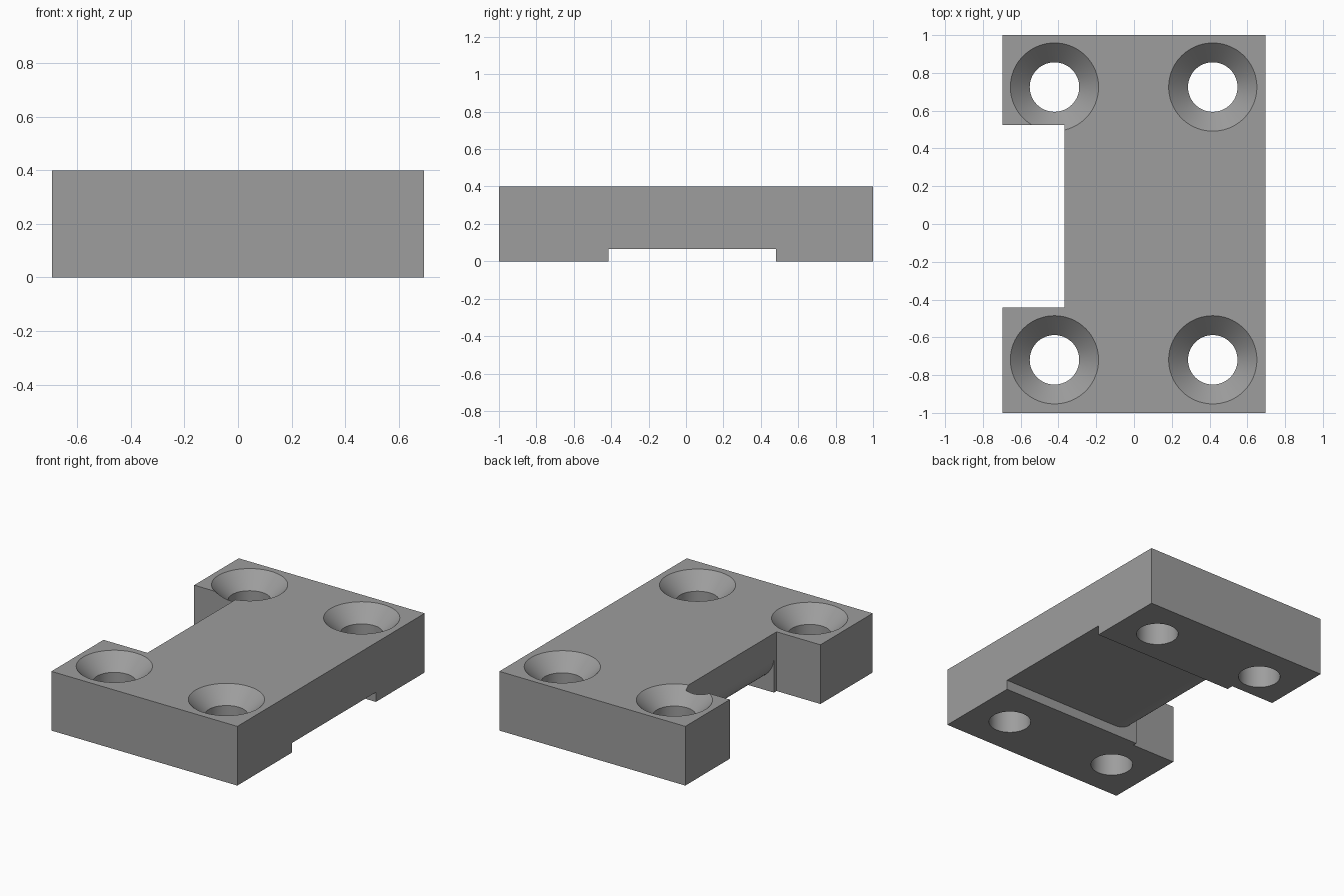
import bpy, bmesh, math

if "Cube" in bpy.data.objects:
    bpy.data.objects.remove(bpy.data.objects["Cube"])

TOP = 0.40          # plate height
NOTCH_X = -0.367    # inner wall of the side notch
CEIL = 0.065        # ceiling of the underside channel
R = 0.175           # rounded edge between channel ceiling and notch wall

grey = bpy.data.materials.new("machined_grey")
grey.diffuse_color = (0.34, 0.34, 0.34, 1)
grey.use_nodes = True
grey.node_tree.nodes["Principled BSDF"].inputs["Base Color"].default_value = grey.diffuse_color


def make_object(name, bm):
    bmesh.ops.recalc_face_normals(bm, faces=bm.faces)
    mesh = bpy.data.meshes.new(name)
    bm.to_mesh(mesh)
    bm.free()
    mesh.materials.append(grey)
    obj = bpy.data.objects.new(name, mesh)
    bpy.context.collection.objects.link(obj)
    return obj


def prism(name, points, offset):
    """Extrude a closed 3D outline along offset."""
    bm = bmesh.new()
    face = bm.faces.new([bm.verts.new(p) for p in points])
    ext = bmesh.ops.extrude_face_region(bm, geom=[face], use_keep_orig=True)
    verts = [g for g in ext["geom"] if isinstance(g, bmesh.types.BMVert)]
    bmesh.ops.translate(bm, verts=verts, vec=offset)
    return make_object(name, bm)


def lathe(name, profile, x, y, sides=96):
    """Closed solid of revolution from (radius, z) pairs."""
    bm = bmesh.new()
    rings = [[bm.verts.new((x + r * math.cos(2 * math.pi * i / sides),
                            y + r * math.sin(2 * math.pi * i / sides), z))
              for i in range(sides)] for r, z in profile]
    for a, b in zip(rings, rings[1:]):
        for i in range(sides):
            j = (i + 1) % sides
            bm.faces.new((a[i], a[j], b[j], b[i]))
    bm.faces.new(rings[0])
    bm.faces.new(rings[-1])
    return make_object(name, bm)


# Plate with the open notch on its left side
outline = [(-0.695, -1), (0.695, -1), (0.695, 1), (-0.695, 1),
           (-0.695, 0.525), (NOTCH_X, 0.525), (NOTCH_X, -0.443), (-0.695, -0.443)]
plate = prism("mounting_plate", [(x, y, 0) for x, y in outline], (0, 0, TOP))

# Underside channel, rounded where it meets the notch wall
arc = [(NOTCH_X + R - R * math.sin(t), CEIL + R - R * math.cos(t))
       for t in (math.pi / 2 * i / 16 for i in range(17))]
section = [(0.8, -0.1), (0.8, CEIL)] + arc + [(-0.5, CEIL + R), (-0.5, -0.1)]
cutters = [prism("channel_cutter", [(x, -0.415, z) for x, z in section], (0, 0.895, 0))]

# Countersunk screw holes
bore = [(0.131, -0.1), (0.131, TOP - 0.102), (0.2335, TOP), (0.2837, TOP + 0.05)]
for x in (-0.421, 0.417):
    for y in (-0.719, 0.725):
        cutters.append(lathe("screw_hole_cutter", bore, x, y))

# Cut everything out of the plate
bpy.context.view_layer.objects.active = plate
plate.select_set(True)
for cutter in cutters:
    cutter.hide_render = True
    mod = plate.modifiers.new("cut", 'BOOLEAN')
    mod.operation = 'DIFFERENCE'
    mod.solver = 'EXACT'
    mod.object = cutter
    bpy.ops.object.modifier_apply(modifier=mod.name)
    bpy.data.objects.remove(cutter, do_unlink=True)

bpy.ops.object.shade_smooth_by_angle(angle=math.radians(30))
